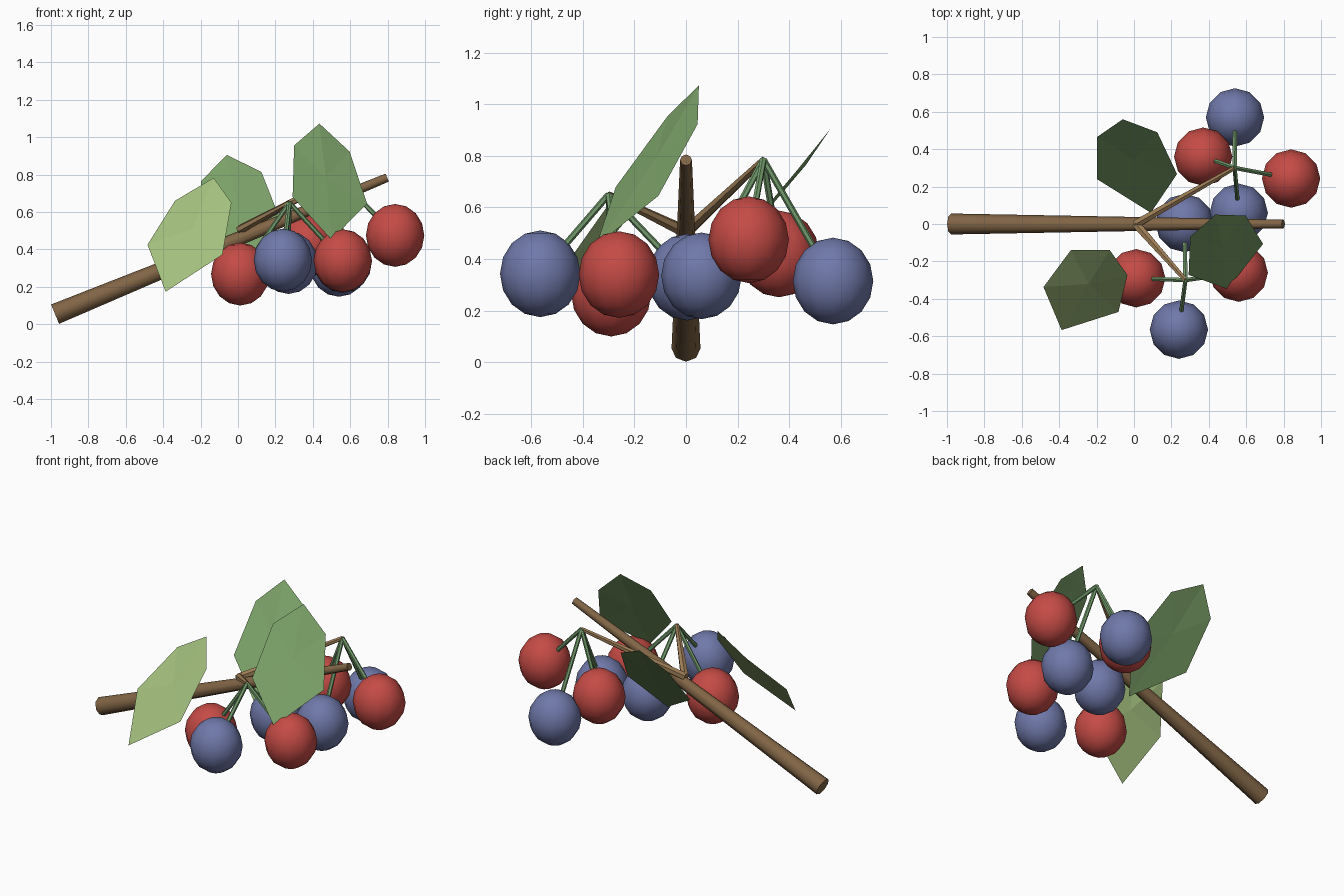
import bpy
from mathutils import Vector

if "Cube" in bpy.data.objects:
    bpy.data.objects.remove(bpy.data.objects["Cube"])


def material(name, rgb):
    m = bpy.data.materials.new(name)
    m.diffuse_color = (*rgb, 1)
    m.use_nodes = True
    m.node_tree.nodes["Principled BSDF"].inputs["Base Color"].default_value = m.diffuse_color
    return m


BARK = material("bark", (0.22, 0.13, 0.06))
TWIG = material("twig_bark", (0.36, 0.22, 0.10))
STEM = material("stem_green", (0.17, 0.33, 0.15))
RED = material("berry_red", (0.56, 0.07, 0.06))
BLUE = material("berry_blue", (0.16, 0.19, 0.40))
LEAF = material("leaf_green", (0.20, 0.36, 0.14))
PALE = material("leaf_pale_green", (0.37, 0.53, 0.21))


def rod(name, a, b, r1, r2, sides, mat):
    a, b = Vector(a), Vector(b)
    d = b - a
    bpy.ops.mesh.primitive_cone_add(vertices=sides, radius1=r1, radius2=r2,
                                    depth=d.length, location=(a + b) / 2,
                                    rotation=d.to_track_quat('Z', 'Y').to_euler())
    ob = bpy.context.object
    ob.name = name
    ob.data.materials.append(mat)
    bpy.ops.object.shade_smooth_by_angle(angle=0.9)


def berry(name, pos, mat):
    bpy.ops.mesh.primitive_uv_sphere_add(segments=12, ring_count=8, radius=1,
                                         location=pos, scale=(0.156, 0.156, 0.168))
    ob = bpy.context.object
    ob.name = name
    ob.data.materials.append(mat)
    bpy.ops.object.shade_smooth()


def leaf(name, rim, mat):
    # six-sided outline fanned around a middle point
    centre = sum((Vector(p) for p in rim), Vector()) / len(rim)
    n = len(rim)
    me = bpy.data.meshes.new(name)
    me.from_pydata([*rim, centre], [], [(i, (i + 1) % n, n) for i in range(n)])
    me.materials.append(mat)
    bpy.context.collection.objects.link(bpy.data.objects.new(name, me))


# main branch
rod("branch", (-0.978, 0, 0.054), (0.798, 0, 0.784), 0.056, 0.023, 8, BARK)

# twigs, each with a hanging cluster of stalked berries
clusters = {
    "front": ((0.275, -0.30, 0.65),
              [((0.012, -0.29, 0.268), RED), ((0.24, -0.565, 0.343), BLUE),
               ((0.56, -0.26, 0.34), RED), ((0.27, 0.005, 0.33), BLUE)]),
    "back": ((0.538, 0.30, 0.785),
             [((0.37, 0.36, 0.42), RED), ((0.84, 0.243, 0.475), RED),
              ((0.54, 0.57, 0.315), BLUE), ((0.56, 0.06, 0.335), BLUE)]),
}
for side, (hub, berries) in clusters.items():
    rod(side + "_twig", (0.01, 0, 0.505), hub, 0.025, 0.013, 6, TWIG)
    for i, (pos, mat) in enumerate(berries):
        rod(f"{side}_stem_{i}", hub, Vector(pos).lerp(Vector(hub), 0.15),
            0.013, 0.013, 6, STEM)
        berry(f"{side}_berry_{i}", pos, mat)

# leaves
leaf("leaf_left", [(-0.387, -0.567, 0.174), (-0.083, -0.47, 0.372), (-0.035, -0.273, 0.65),
                   (-0.13, -0.139, 0.783), (-0.337, -0.139, 0.66), (-0.484, -0.337, 0.425)], PALE)
leaf("leaf_back", [(0.09, 0.06, 0.31), (0.23, 0.267, 0.55), (0.125, 0.49, 0.815),
                   (-0.06, 0.56, 0.905), (-0.198, 0.465, 0.765), (-0.198, 0.24, 0.50)], LEAF)
leaf("leaf_right", [(0.5, -0.348, 0.452), (0.69, -0.107, 0.645), (0.597, 0.045, 0.923),
                    (0.435, 0.05, 1.073), (0.3, -0.07, 0.956), (0.292, -0.272, 0.68)], LEAF)
